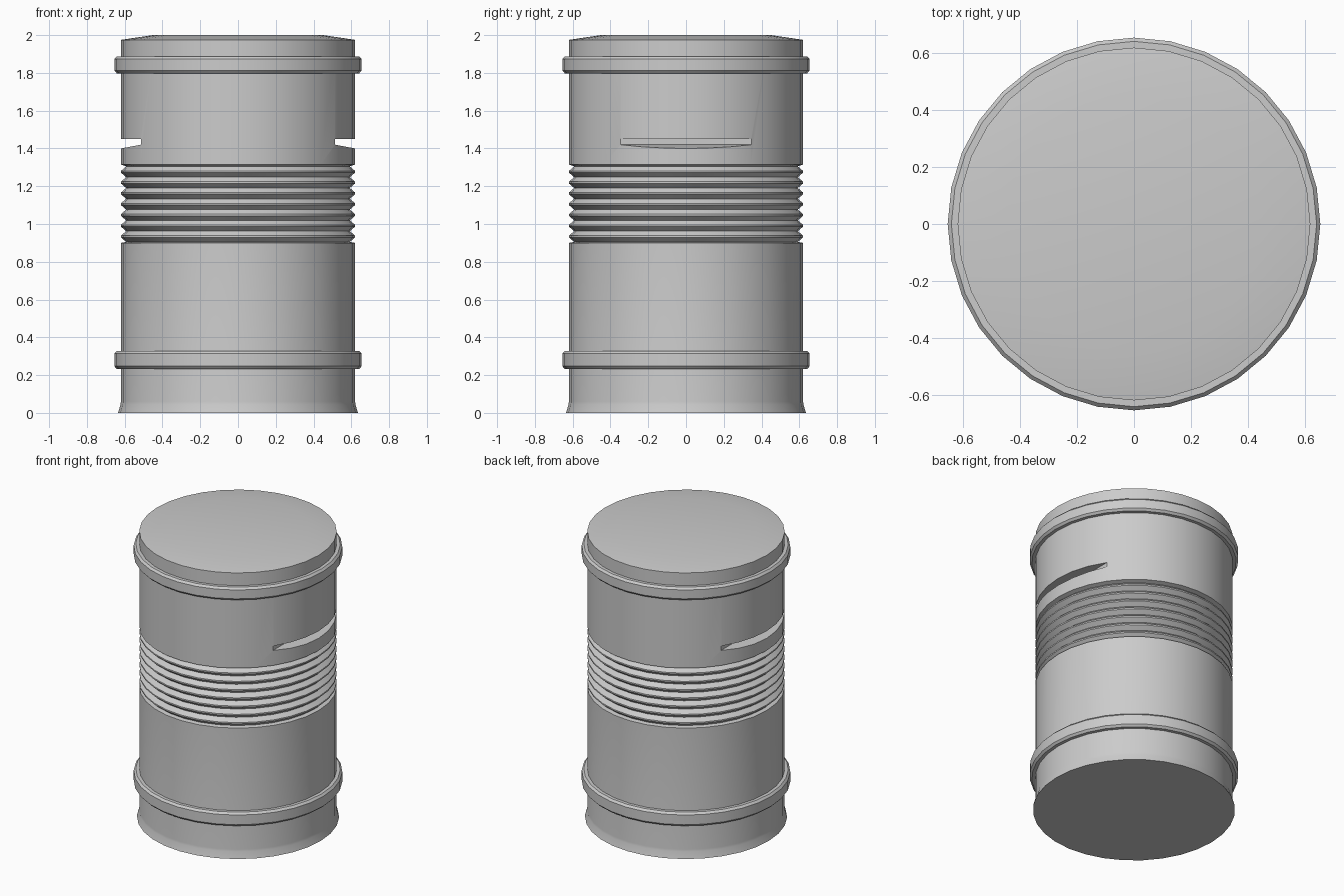
import bpy, bmesh, math

if "Cube" in bpy.data.objects:
    bpy.data.objects.remove(bpy.data.objects["Cube"])

SIDES = 32
metal = bpy.data.materials.new("grey_metal")
metal.diffuse_color = (0.6, 0.6, 0.6, 1)
metal.use_nodes = True
metal.node_tree.nodes["Principled BSDF"].inputs["Base Color"].default_value = metal.diffuse_color


def finish(name, bm):
    bmesh.ops.recalc_face_normals(bm, faces=bm.faces)
    mesh = bpy.data.meshes.new(name)
    bm.to_mesh(mesh)
    bm.free()
    mesh.materials.append(metal)
    obj = bpy.data.objects.new(name, mesh)
    bpy.context.collection.objects.link(obj)
    return obj


def select(obj):
    bpy.ops.object.select_all(action='DESELECT')
    obj.select_set(True)
    bpy.context.view_layer.objects.active = obj


def smooth(obj):
    select(obj)
    bpy.ops.object.shade_smooth_by_angle(angle=math.radians(25))


def lathe(name, profile):
    """Closed solid turned around z from (radius, height) points."""
    bm = bmesh.new()
    rows = [[bm.verts.new((r * math.cos(2 * math.pi * i / SIDES),
                           r * math.sin(2 * math.pi * i / SIDES), z))
             for i in range(SIDES)] for r, z in profile]
    for a, b in zip(rows, rows[1:]):
        for i in range(SIDES):
            j = (i + 1) % SIDES
            bm.faces.new((a[i], a[j], b[j], b[i]))
    bm.faces.new(rows[0][::-1])
    bm.faces.new(rows[-1])
    return finish(name, bm)


# Drum body: flared foot, ribbed middle, straight upper wall, lid
R = 0.62
profile = [(0.635, 0), (0.622, 0.045), (R, 0.06), (R, 0.90)]
RIBS = 7
step = 0.40 / RIBS
for i in range(RIBS):
    z = 0.905 + i * step
    profile += [(0.592, z), (R, z + step * 0.42), (R, z + step * 0.58)]
profile += [(0.592, 1.305), (R, 1.315), (R, 1.975), (0.45, 2.0)]
body = lathe("drum_body", profile)

# Hand slots cut into both sides: flat ceiling, sloped floor
section = [(0.513, 1.45), (0.70, 1.45), (0.70, 1.385), (0.513, 1.42)]
for side in (-1, 1):
    bm = bmesh.new()
    ends = [[bm.verts.new((side * x, y, z)) for x, z in section] for y in (-0.6, 0.6)]
    bm.faces.new(ends[0])
    bm.faces.new(ends[1][::-1])
    for i in range(4):
        j = (i + 1) % 4
        bm.faces.new((ends[0][i], ends[0][j], ends[1][j], ends[1][i]))
    cutter = finish("slot_cutter", bm)
    cutter.hide_render = True
    mod = body.modifiers.new("slot", 'BOOLEAN')
    mod.operation = 'DIFFERENCE'
    mod.solver = 'EXACT'
    mod.object = cutter
    select(body)
    bpy.ops.object.modifier_apply(modifier=mod.name)
    bpy.data.objects.remove(cutter)
smooth(body)

# Raised hoops with chamfered edges
for name, lo, hi in (("lower_hoop", 0.233, 0.328), ("upper_hoop", 1.798, 1.887)):
    smooth(lathe(name, [(0.60, lo), (0.642, lo), (0.655, lo + 0.014),
                        (0.655, hi - 0.014), (0.642, hi), (0.60, hi)]))
